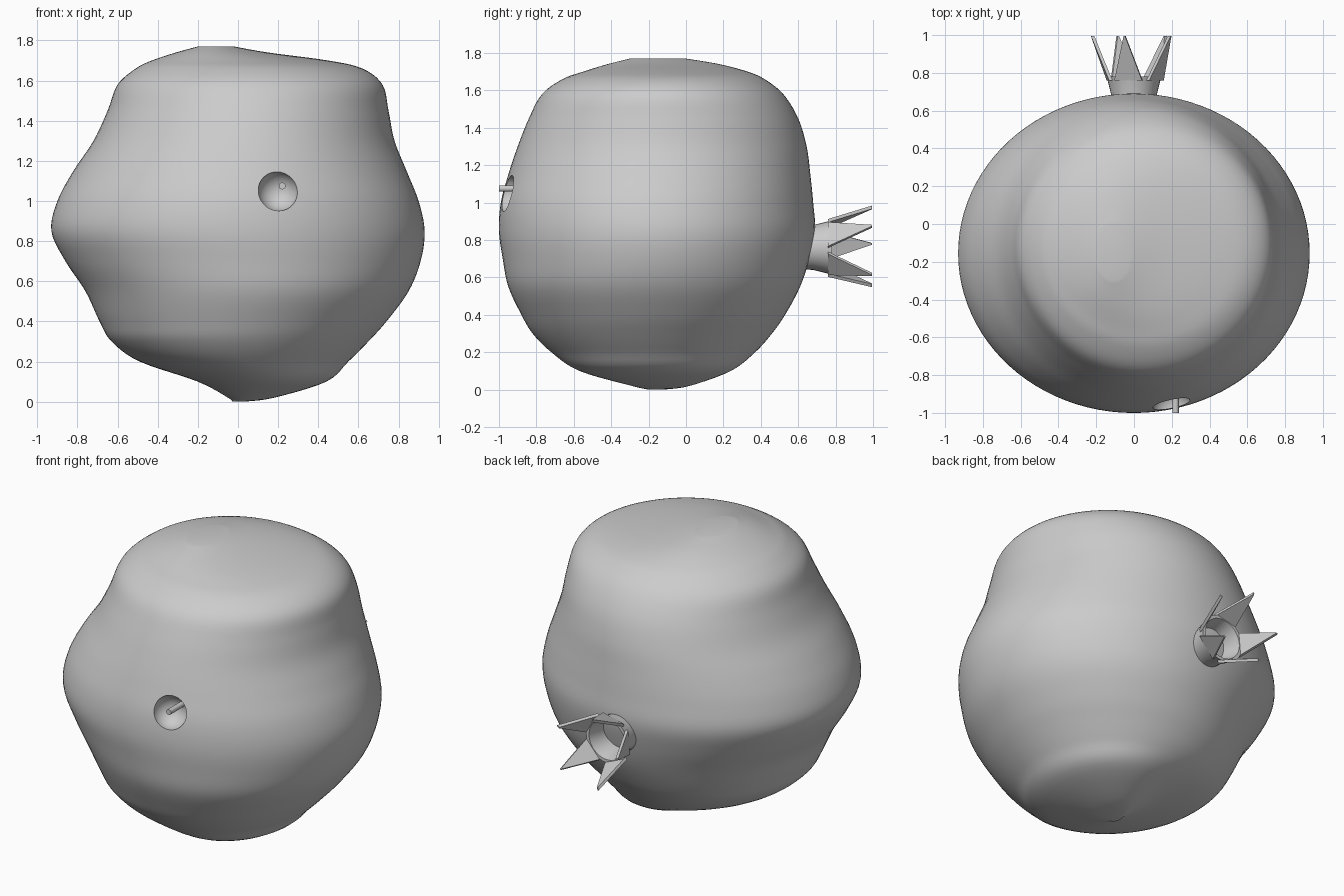
import bpy, bmesh, math
from mathutils import Vector, Matrix

if "Cube" in bpy.data.objects:
    bpy.data.objects.remove(bpy.data.objects["Cube"], do_unlink=True)

# One matte grey for everything
grey = bpy.data.materials.new("plain_grey")
grey.use_nodes = True
grey.diffuse_color = (0.6, 0.6, 0.6, 1)
grey.node_tree.nodes["Principled BSDF"].inputs["Base Color"].default_value = grey.diffuse_color


def make_object(name, bm):
    """Turn a bmesh into a linked, grey object with outward normals."""
    bmesh.ops.recalc_face_normals(bm, faces=bm.faces)
    mesh = bpy.data.meshes.new(name)
    bm.to_mesh(mesh)
    bm.free()
    mesh.materials.append(grey)
    obj = bpy.data.objects.new(name, mesh)
    bpy.context.collection.objects.link(obj)
    return obj


def activate(obj):
    bpy.ops.object.select_all(action="DESELECT")
    obj.select_set(True)
    bpy.context.view_layer.objects.active = obj


def smooth(obj, degrees):
    activate(obj)
    bpy.ops.object.shade_smooth_by_angle(angle=math.radians(degrees))


def loft(rings, closed=False):
    """Skin a list of point rings; cap both ends unless closed into a torus."""
    bm = bmesh.new()
    loops = [[bm.verts.new(p) for p in ring] for ring in rings]
    pairs = list(zip(loops, loops[1:]))
    if closed:
        pairs.append((loops[-1], loops[0]))
    for a, b in pairs:
        for i in range(len(a)):
            j = (i + 1) % len(a)
            bm.faces.new((a[i], a[j], b[j], b[i]))
    if not closed:
        bm.faces.new(loops[0])
        bm.faces.new(loops[-1])
    return bm


def catmull(keys, steps):
    """Smoothly interpolate rows of key values."""
    rows = [Vector(k) for k in keys]
    rows = [rows[0]] + rows + [rows[-1]]
    out = []
    for a, b, c, d in zip(rows, rows[1:], rows[2:], rows[3:]):
        for s in range(steps):
            t = s / steps
            out.append(b + (c - a) * (t / 2)
                       + (a * 2 - b * 5 + c * 4 - d) * (t * t / 2)
                       + (b * 3 - a - c * 3 + d) * (t ** 3 / 2))
    return out + [rows[-1]]


# Lumpy fruit body: height, left edge, right edge, front edge, back edge
body_profile = [
    (0, -.03, .03, -.2, -.12),
    (.02, -.05, .18, -.29, .02),
    (.1, -.2, .44, -.57, .24),
    (.2, -.49, .55, -.72, .37),
    (.3, -.63, .65, -.82, .46),
    (.4, -.69, .74, -.88, .53),
    (.55, -.76, .85, -.95, .61),
    (.7, -.86, .91, -.98, .66),
    (.85, -.93, .93, -1, .69),
    (1, -.9, .9, -.99, .68),
    (1.15, -.82, .84, -.95, .665),
    (1.3, -.72, .78, -.9, .645),
    (1.45, -.65, .75, -.84, .6),
    (1.58, -.6, .72, -.77, .52),
    (1.66, -.51, .62, -.66, .42),
    (1.7, -.43, .45, -.55, .33),
    (1.74, -.31, .15, -.42, .18),
    (1.77, -.2, -.02, -.3, 0),
]
SIDES = 96
body_rings = []
for row in (list(k) for k in catmull([k[1:] for k in body_profile], 5)):
    body_rings.append(row)
heights = [h.x for h in catmull([(k[0], 0) for k in body_profile], 5)]
rings = []
for z, (x0, x1, y0, y1) in zip(heights, body_rings):
    angles = [math.tau * i / SIDES for i in range(SIDES)]
    rings.append([((x0 + x1) / 2 + (x1 - x0) / 2 * math.cos(a),
                   (y0 + y1) / 2 + (y1 - y0) / 2 * math.sin(a), z) for a in angles])
body = make_object("fruit_body", loft(rings))

# Round hollow for the stalk, cut from the front
bm = bmesh.new()
bmesh.ops.create_uvsphere(bm, u_segments=48, v_segments=24, radius=.1,
                          matrix=Matrix.Translation((.2, -.96, 1.05)))
cutter = make_object("hollow_cutter", bm)
cutter.hide_render = True
cut = body.modifiers.new("hollow", "BOOLEAN")
cut.operation = "DIFFERENCE"
cut.solver = "EXACT"
cut.object = cutter
activate(body)
bpy.ops.object.modifier_apply(modifier=cut.name)
bpy.data.objects.remove(cutter, do_unlink=True)
smooth(body, 30)


def ring_y(radius, y, cx, cz, sides):
    """Circle facing along y."""
    return [(cx + radius * math.cos(math.tau * i / sides), y,
             cz + radius * math.sin(math.tau * i / sides)) for i in range(sides)]


# Short stalk
stalk = make_object("stalk", loft([ring_y(.017, y, .22, 1.075, 16) for y in (-.86, -1)]))
smooth(stalk, 40)

# Flared, hollow neck of the crown at the back
CROWN_Z = .76
neck_profile = [(.115, .6), (.12, .68), (.145, .78), (.125, .78), (.1, .68), (.1, .6)]
neck = make_object("crown_neck", loft(
    [ring_y(r, y, 0, CROWN_Z, 32) for r, y in neck_profile], closed=True))
smooth(neck, 40)

# Five pointed sepals leaning outward from the rim
for n in range(5):
    angle = math.radians(103 + 72 * n)
    out = Vector((math.cos(angle), 0, math.sin(angle)))
    side = Vector((-out.z, 0, out.x))
    outline = [(-.075, .13, .76), (.075, .13, .76), (.004, .22, .995), (-.004, .22, .995)]
    layers = []
    for offset in (-.009, .009):
        layers.append([side * w + out * (r + offset) + Vector((0, y, CROWN_Z))
                       for w, r, y in outline])
    make_object(f"crown_sepal_{n + 1}", loft(layers))
